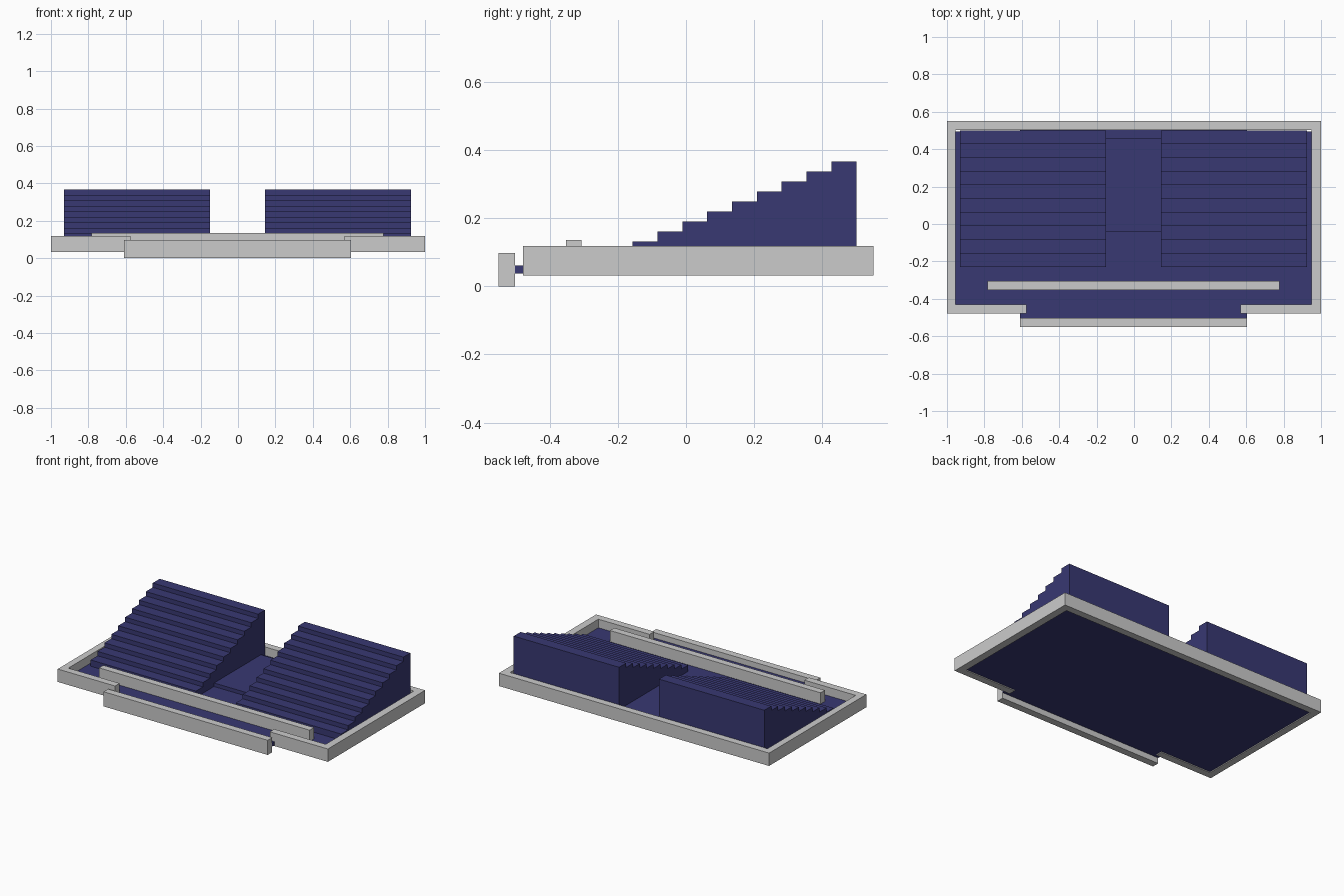
import bpy, bmesh

if "Cube" in bpy.data.objects:
    bpy.data.objects.remove(bpy.data.objects["Cube"])

navy = bpy.data.materials.new("navy")
navy.diffuse_color = (0.04, 0.04, 0.17, 1)
navy.use_nodes = True
navy.node_tree.nodes["Principled BSDF"].inputs["Base Color"].default_value = navy.diffuse_color


def prism(name, pts, offset, mat=None):
    """Extrude a closed 3D outline along an offset vector."""
    bm = bmesh.new()
    face = bm.faces.new([bm.verts.new(p) for p in pts])
    ext = bmesh.ops.extrude_face_region(bm, geom=[face], use_keep_orig=True)
    moved = [g for g in ext["geom"] if isinstance(g, bmesh.types.BMVert)]
    bmesh.ops.translate(bm, verts=moved, vec=offset)
    bmesh.ops.recalc_face_normals(bm, faces=bm.faces)
    mesh = bpy.data.meshes.new(name)
    bm.to_mesh(mesh)
    bm.free()
    obj = bpy.data.objects.new(name, mesh)
    bpy.context.collection.objects.link(obj)
    if mat:
        mesh.materials.append(mat)
    return obj


def box(name, x0, x1, y0, y1, z0, z1, mat=None):
    pts = [(x0, y0, z0), (x1, y0, z0), (x1, y1, z0), (x0, y1, z0)]
    return prism(name, pts, (0, 0, z1 - z0), mat)


# Perimeter wall, open at the front
half = [(0.57, -0.478), (1, -0.478), (1, 0.55), (-1, 0.55), (-1, -0.478), (-0.575, -0.478),
        (-0.575, -0.43), (-0.955, -0.43), (-0.955, 0.503), (0.95, 0.503), (0.95, -0.43), (0.57, -0.43)]
prism("perimeter_wall", [(x, y, 0.032) for x, y in half], (0, 0, 0.086))

# Front wall outside the opening, and the inner barrier
box("front_wall", -0.61, 0.605, -0.55, -0.502, 0, 0.098)
box("inner_barrier", -0.782, 0.777, -0.352, -0.306, 0.04, 0.136)

# Floor: T-shaped outline reaching through the opening
floor = [(-0.61, -0.502), (0.605, -0.502), (0.605, -0.43), (0.95, -0.43), (0.95, 0.495),
         (0.605, 0.495), (0.605, 0.549), (-0.61, 0.549), (-0.61, 0.495), (-0.955, 0.495),
         (-0.955, -0.43), (-0.61, -0.43)]
prism("floor", [(x, y, 0.038) for x, y in floor], (0, 0, 0.023), navy)

# Two stepped seating stands
steps, front, depth, rise = 10, -0.23, 0.073, 0.0293
profile = [(0.5, 0.05), (front, 0.05)]
for i in range(steps):
    z = 0.103 + i * rise
    profile += [(front + i * depth, z), (front + (i + 1) * depth, z)]
for name, x in (("left_stand", -0.93), ("right_stand", 0.145)):
    prism(name, [(x, y, z) for y, z in profile], (0.78, 0, 0), navy)

# Low platform in the aisle between the stands
box("aisle_platform", -0.149, 0.144, -0.04, 0.456, 0.05, 0.085, navy)
